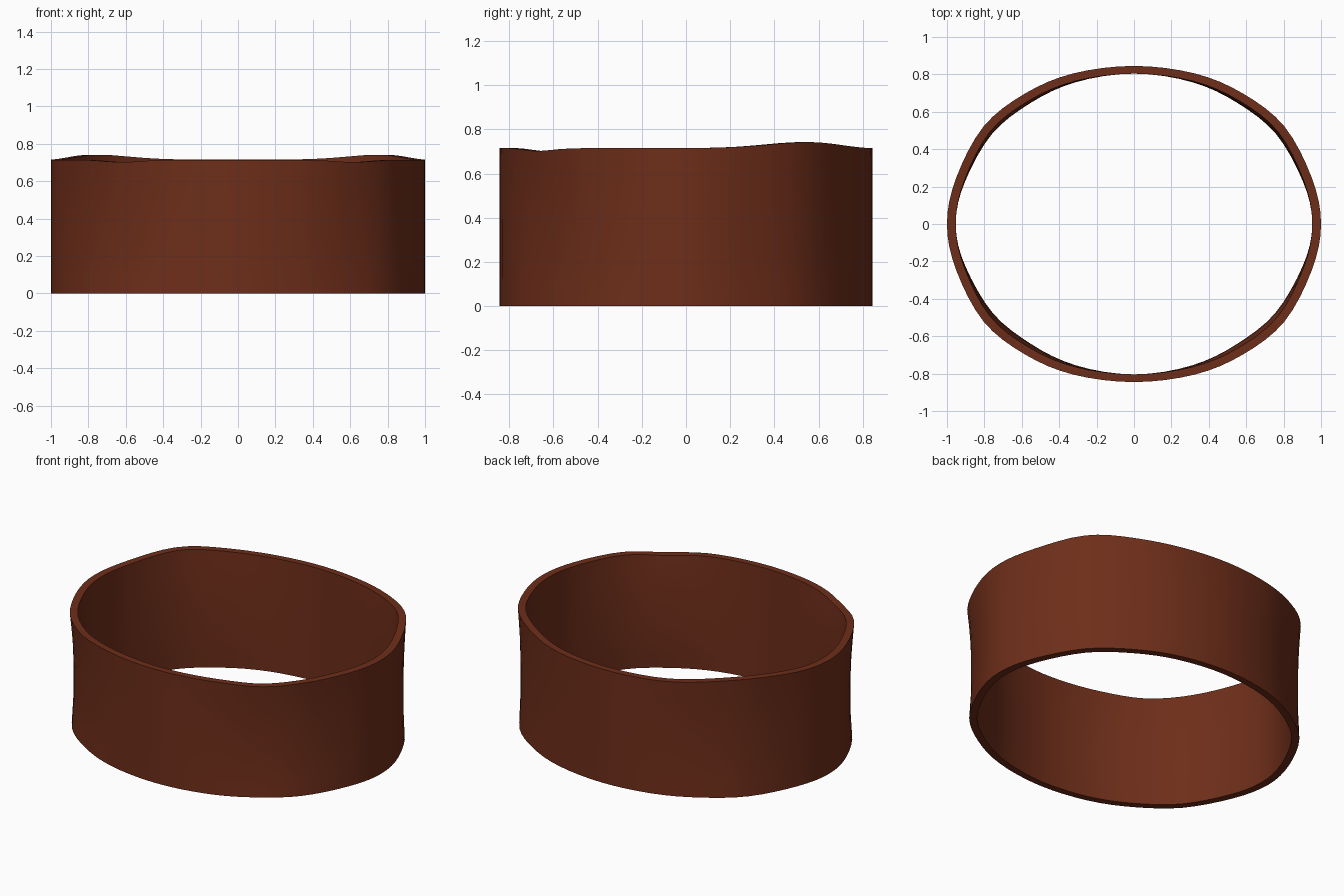
import bpy, bmesh, math

if "Cube" in bpy.data.objects:
    bpy.data.objects.remove(bpy.data.objects["Cube"])

# Quarter outline of the band, mirrored into the full oval
quarter = [(1.0, 0.0), (0.951, 0.246), (0.804, 0.522), (0.582, 0.698), (0.325, 0.805), (0.0, 0.845)]
half = quarter + [(-x, y) for x, y in reversed(quarter[:-1])]
loop = half + [(x, -y) for x, y in reversed(half[1:-1])]
SUB = 4
N = len(loop) * SUB
LEVELS = [0.0, 0.06, 0.12, 0.25, 0.4, 0.55, 0.7, 0.8, 0.88, 0.95, 1.0]


def bump(a, centre, width):
    return math.exp(-((a - centre) / width) ** 2)


def outline(i):
    # smooth curve through the outline points
    k, f = divmod(i, SUB)
    t = f / SUB
    p = [loop[(k + j) % len(loop)] for j in (-1, 0, 1, 2)]
    return [0.5 * (2 * b + (c - a) * t + (2 * a - 5 * b + 4 * c - d) * t * t
                   + (3 * b - a - 3 * c + d) * t ** 3)
            for a, b, c, d in zip(*p)]


def ring_point(i, level, inside):
    x, y = outline(i)
    a = math.degrees(math.atan2(abs(y) / 0.845, abs(x)))
    # wavy top rim: raised at the back diagonals, dipped at the front ones
    top = 0.715
    if y > 0:
        top += 0.027 * bump(a, 40, 19)
    else:
        top -= 0.013 * bump(a, 52, 10)
    # wall pinched inward between the flared rims on the diagonals
    diag = math.sin(math.radians(2 * a)) ** 2
    flare_top = max(0, (level - 0.55) / 0.45) ** 1.5
    flare_low = max(0, (0.25 - level) / 0.25)
    depth = 0.024 if y < 0 else 0.017
    pinch = diag * depth * (1 - flare_top - 0.5 * flare_low)
    wall = 0.047 - 0.006 * a / 90
    d = pinch + (wall if inside else 0)
    n = math.hypot(x, y / 0.71)
    return (x - x / n * d, y - y / 0.71 / n * d, top * level)


bm = bmesh.new()
# closed wall section: up the outside, down the inside
section = [(l, False) for l in LEVELS] + [(l, True) for l in reversed(LEVELS)]
rows = [[bm.verts.new(ring_point(i, l, s)) for i in range(N)] for l, s in section]
for j in range(len(rows)):
    lo, hi = rows[j], rows[(j + 1) % len(rows)]
    for i in range(N):
        k = (i + 1) % N
        bm.faces.new((lo[i], lo[k], hi[k], hi[i]))
bmesh.ops.recalc_face_normals(bm, faces=bm.faces)

mesh = bpy.data.meshes.new("leather_band")
bm.to_mesh(mesh)
bm.free()
band = bpy.data.objects.new("leather_band", mesh)
bpy.context.collection.objects.link(band)

mat = bpy.data.materials.new("brown_leather")
mat.diffuse_color = (0.155, 0.027, 0.010, 1)
mat.use_nodes = True
mat.node_tree.nodes["Principled BSDF"].inputs["Base Color"].default_value = mat.diffuse_color
mesh.materials.append(mat)

bpy.context.view_layer.objects.active = band
band.select_set(True)
bpy.ops.object.shade_smooth_by_angle(angle=math.radians(30))
